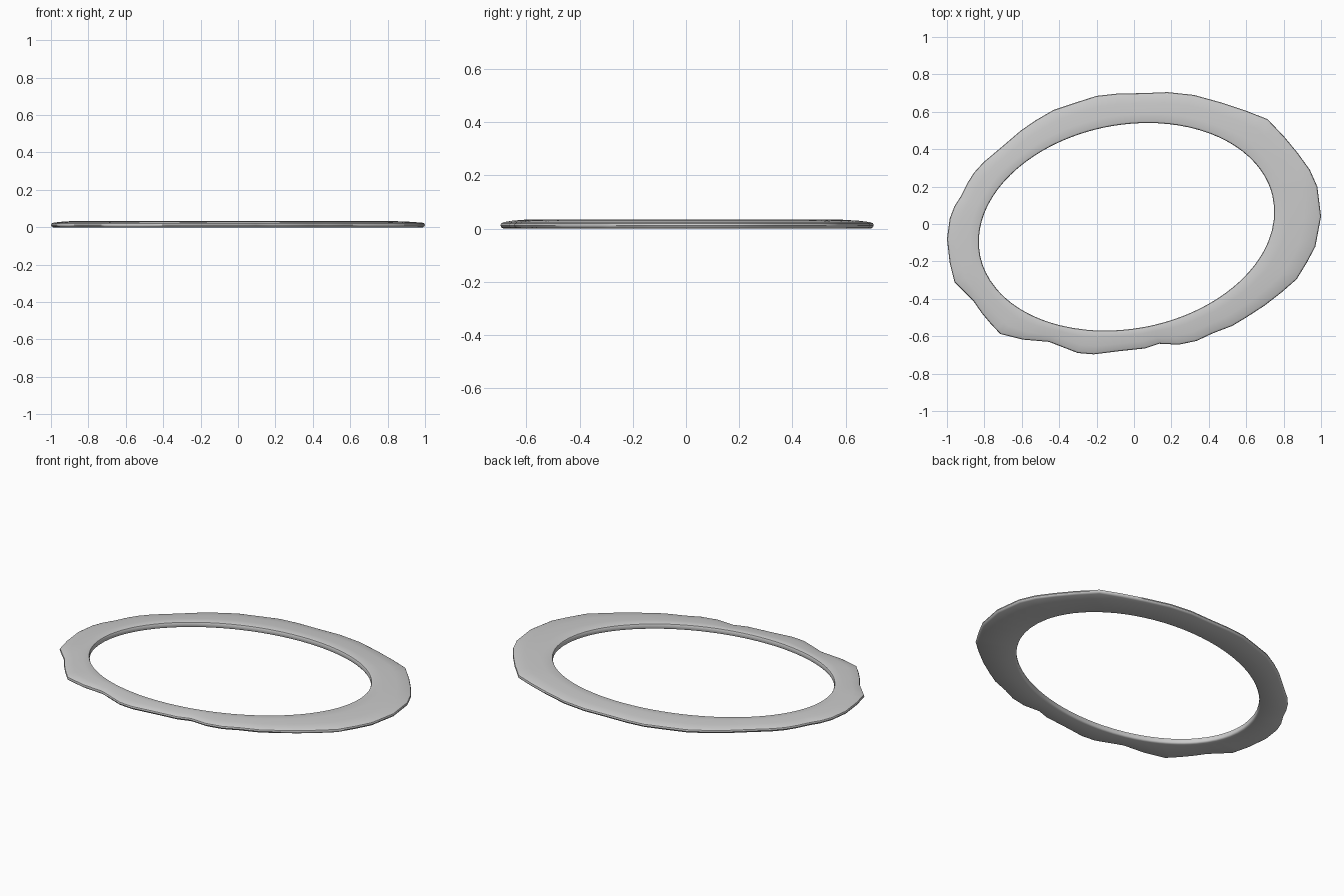
import bpy, bmesh, math
from mathutils import Vector

if "Cube" in bpy.data.objects:
    bpy.data.objects.remove(bpy.data.objects["Cube"])

# Irregular outer outline, counter-clockwise seen from above reversed below
OUTER = [(.18, .705), (.32, .69), (.465, .65), (.60, .605), (.715, .56), (.805, .465),
         (.875, .38), (.94, .29), (.98, .20), (1.0, .04), (.97, -.12), (.925, -.205),
         (.87, -.295), (.79, -.365), (.70, -.435), (.60, -.50), (.525, -.545), (.42, -.585),
         (.335, -.625), (.24, -.645), (.135, -.64), (.06, -.665), (-.08, -.68), (-.215, -.697),
         (-.30, -.69), (-.455, -.63), (-.595, -.618), (-.715, -.588), (-.765, -.535), (-.815, -.475),
         (-.86, -.41), (-.96, -.31), (-.985, -.21), (-1.0, -.08), (-.985, .03), (-.96, .095),
         (-.925, .15), (-.89, .22), (-.855, .275), (-.805, .33), (-.71, .41), (-.605, .50),
         (-.525, .555), (-.43, .61), (-.31, .65), (-.20, .685), (-.09, .697), (.055, .70)]

# Cross-section: (fraction of ring width, extra inset, height)
PROFILE = [(0, .012, 0), (0, .003, .005), (0, 0, .012), (0, .003, .020), (0, .013, .0245),
           (.35, 0, .030), (.7, 0, .0335), (1, -.012, .034), (1, -.003, .031), (1, 0, .025),
           (1, 0, .008), (1, -.003, .003), (1, -.010, 0)]

# Smooth, slightly tilted oval opening
CENTRE = Vector((-.04, -.015))
RX, RY, SKEW = .79, .555, .145


def opening_point(p):
    """Point on the oval opening along the spoke from the centre to p."""
    d = p - CENTRE
    u, v = d.x / RX, d.y / RY
    w = (v - u * math.sin(SKEW)) / math.cos(SKEW)
    return CENTRE + d / math.hypot(u, w)


# Outline with midpoints so that the opening stays round
rim = []
pts = [Vector(p) for p in OUTER]
for a, b in zip(pts, pts[1:] + pts[:1]):
    rim += [a, (a + b) / 2]

# Sweep the cross-section around the ring
bm = bmesh.new()
rings = []
for p in rim:
    q = opening_point(p)
    width = (q - p).length
    row = []
    for f, inset, z in PROFILE:
        xy = p.lerp(q, f + inset / width)
        row.append(bm.verts.new((xy.x, xy.y, z)))
    rings.append(row)

n, m = len(rings), len(PROFILE)
for i in range(n):
    r, s = rings[i], rings[(i + 1) % n]
    for j in range(m):
        k = (j + 1) % m
        bm.faces.new((r[j], s[j], s[k], r[k]))
bmesh.ops.recalc_face_normals(bm, faces=bm.faces)

mesh = bpy.data.meshes.new("flat_ring")
bm.to_mesh(mesh)
bm.free()
ring = bpy.data.objects.new("flat_ring", mesh)
bpy.context.collection.objects.link(ring)
bpy.context.view_layer.objects.active = ring
ring.select_set(True)
bpy.ops.object.shade_smooth_by_angle(angle=math.radians(40))
